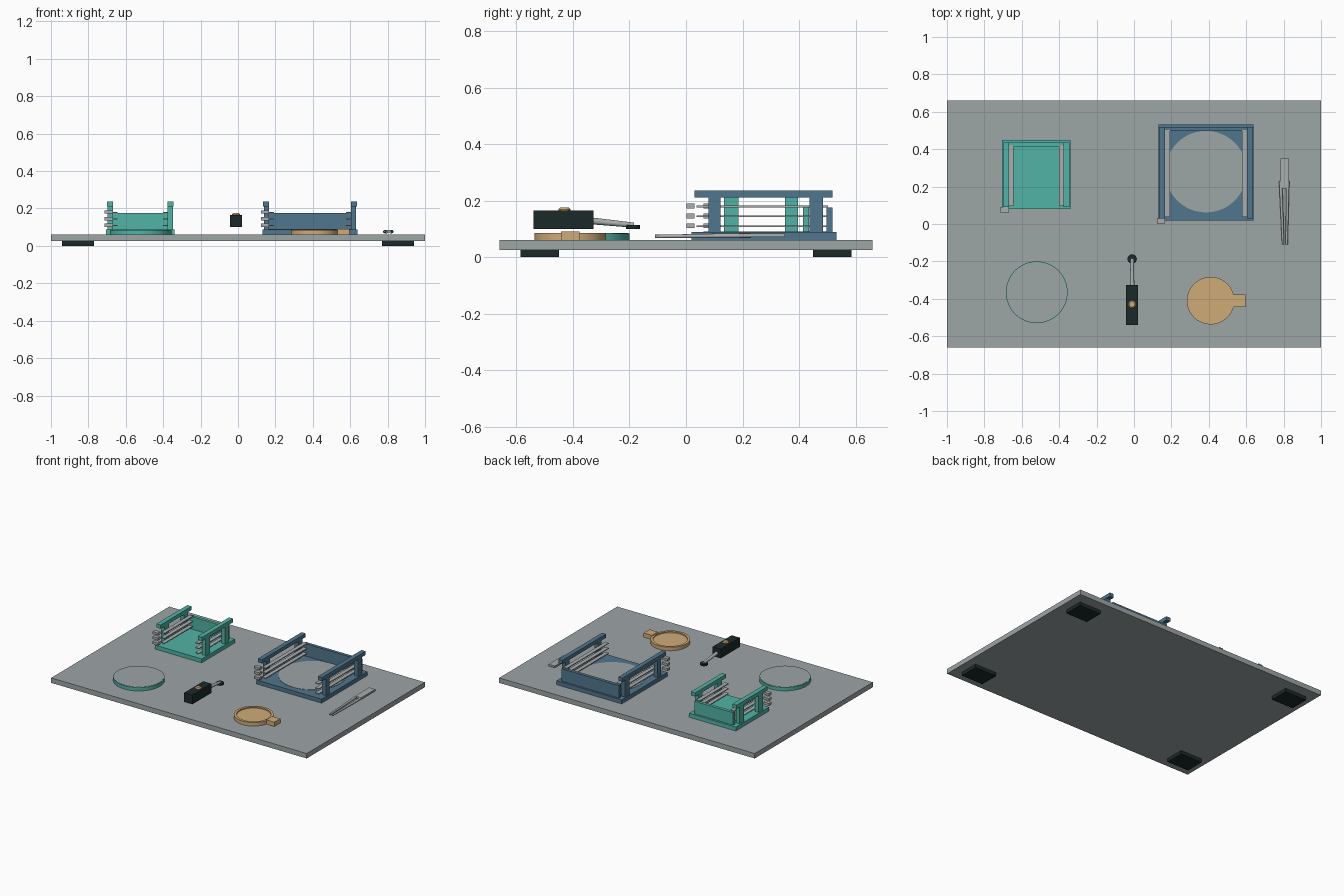
import bpy, bmesh, math
from mathutils import Vector

cube = bpy.data.objects.get("Cube")
if cube:
    bpy.data.objects.remove(cube, do_unlink=True)


def material(name, srgb):
    m = bpy.data.materials.new(name)
    col = [(c / 255) ** 2.2 for c in srgb] + [1]
    m.use_nodes = True
    m.diffuse_color = col
    m.node_tree.nodes["Principled BSDF"].inputs["Base Color"].default_value = col
    return m


plate_gray = material("plate gray", (156, 164, 165))
steel = material("steel", (168, 171, 172))
green = material("teal green", (82, 178, 164))
blue = material("slate blue", (82, 117, 141))
tan = material("tan", (207, 170, 120))
black = material("black", (33, 45, 46))


def finish(name, bm, mat):
    bmesh.ops.recalc_face_normals(bm, faces=bm.faces)
    me = bpy.data.meshes.new(name)
    bm.to_mesh(me)
    bm.free()
    ob = bpy.data.objects.new(name, me)
    me.materials.append(mat)
    bpy.context.collection.objects.link(ob)
    return ob


def box(name, x, y, z, mat):
    """Box from (low, high) ranges on each axis."""
    bm = bmesh.new()
    bmesh.ops.create_cube(bm, size=1)
    for v in bm.verts:
        v.co = Vector([(a + b) / 2 + c * (b - a) for c, (a, b) in zip(v.co, (x, y, z))])
    return finish(name, bm, mat)


def smooth(ob):
    bpy.ops.object.select_all(action='DESELECT')
    ob.select_set(True)
    bpy.context.view_layer.objects.active = ob
    bpy.ops.object.shade_smooth_by_angle(angle=math.radians(35))
    return ob


def lathe(name, centre, profile, mat, sides=64):
    """Turn a (radius, height) outline about a vertical axis."""
    bm = bmesh.new()
    rings = []
    for r, z in profile:
        rings.append([bm.verts.new((centre[0] + r * math.cos(math.tau * i / sides),
                                    centre[1] + r * math.sin(math.tau * i / sides), z))
                      for i in range(sides)])
    for a, b in zip(rings, rings[1:]):
        for i in range(sides):
            j = (i + 1) % sides
            bm.faces.new((a[i], a[j], b[j], b[i]))
    bm.faces.new(rings[0])
    bm.faces.new(rings[-1])
    return smooth(finish(name, bm, mat))


def rod(name, start, end, r1, r2, mat, sides=24):
    start, end = Vector(start), Vector(end)
    axis = end - start
    bm = bmesh.new()
    bmesh.ops.create_cone(bm, cap_ends=True, segments=sides, radius1=r1, radius2=r2, depth=axis.length)
    turn = axis.to_track_quat('Z', 'Y')
    for v in bm.verts:
        v.co = turn @ v.co + (start + end) / 2
    return smooth(finish(name, bm, mat))


# Board and feet
top = 0.06
box("base_plate", (-1, 1), (-0.66, 0.66), (0.025, top), plate_gray)
for sx in (-1, 1):
    for sy in (-1, 1):
        box("foot", sorted((sx * 0.77, sx * 0.94)), sorted((sy * 0.45, sy * 0.585)), (0, 0.025), black)


def rack(name, x, y, posts, mat):
    """Open tray holder with side posts, top rails and stacked steel runners."""
    x0, x1 = x
    y0, y1 = y
    box(name + "_floor", x, y, (top, 0.088), mat)
    box(name + "_back_panel", (x0 + 0.03, x1 - 0.03), (y1 - 0.036, y1 - 0.014), (0.086, 0.176), mat)
    for side, edge, d in (("right", x0, 1), ("left", x1, -1)):
        def span(a, b):
            return sorted((edge + d * a, edge + d * b))
        for post in posts:
            box(f"{name}_{side}_post", span(0.008, 0.036), post, (0.086, 0.212), mat)
        box(f"{name}_{side}_rail", span(0.004, 0.036), (y0 + 0.01, y1 - 0.014), (0.21, 0.236), mat)
        for z in (0.11, 0.145, 0.18):
            box(f"{name}_{side}_runner", span(0.034, 0.062), (y0 + 0.017, y1 - 0.03),
                (z - 0.004, z + 0.002), steel)
    # Grips on the ends of the right runners
    for z in (0.11, 0.145, 0.18):
        box(name + "_grip", (x0 - 0.008, x0 + 0.036), (y0 - 0.018, y0 + 0.01), (z - 0.008, z + 0.009), steel)


rack("small_rack", (-0.705, -0.34), (0.08, 0.45), ((0.135, 0.185), (0.35, 0.396)), green)
rack("large_rack", (0.13, 0.64), (0.02, 0.533), ((0.08, 0.122), (0.437, 0.485)), blue)
lathe("large_rack_round_inlay", (0.385, 0.28), [(0.218, 0.084), (0.218, 0.09)], plate_gray)

# Round lidded dish
lathe("round_dish", (-0.52, -0.365), [(0.165, top), (0.165, 0.084)], green)
lathe("round_dish_top", (-0.52, -0.365), [(0.161, 0.082), (0.161, 0.086)], plate_gray)

# Shallow tan pan with tab
lathe("tan_pan", (0.41, -0.41), [(0.127, top), (0.127, 0.085), (0.11, 0.085), (0.11, 0.077)], tan)
box("tan_pan_tab", (0.53, 0.595), (-0.443, -0.377), (top, 0.09), tan)

# Block with knob and lever
box("lever_block", (-0.043, 0.021), (-0.54, -0.327), (0.1, 0.165), black)
lathe("block_knob", (-0.01, -0.43), [(0.021, 0.16), (0.021, 0.169), (0.015, 0.175)], tan, 12)
rod("lever_arm", (-0.01, -0.335, 0.128), (-0.01, -0.185, 0.113), 0.012, 0.009, steel)
lathe("lever_tip", (-0.01, -0.187), [(0.025, 0.1), (0.025, 0.113)], black, 24)

# Tweezers
box("tweezer_grip", (0.782, 0.83), (0.19, 0.35), (0.071, 0.084), steel)
for x_back, x_front in ((0.784, 0.797), (0.822, 0.816)):
    rod("tweezer_prong", (x_back, 0.23, 0.076), (x_front, -0.11, 0.073), 0.009, 0.006, steel, 12)
